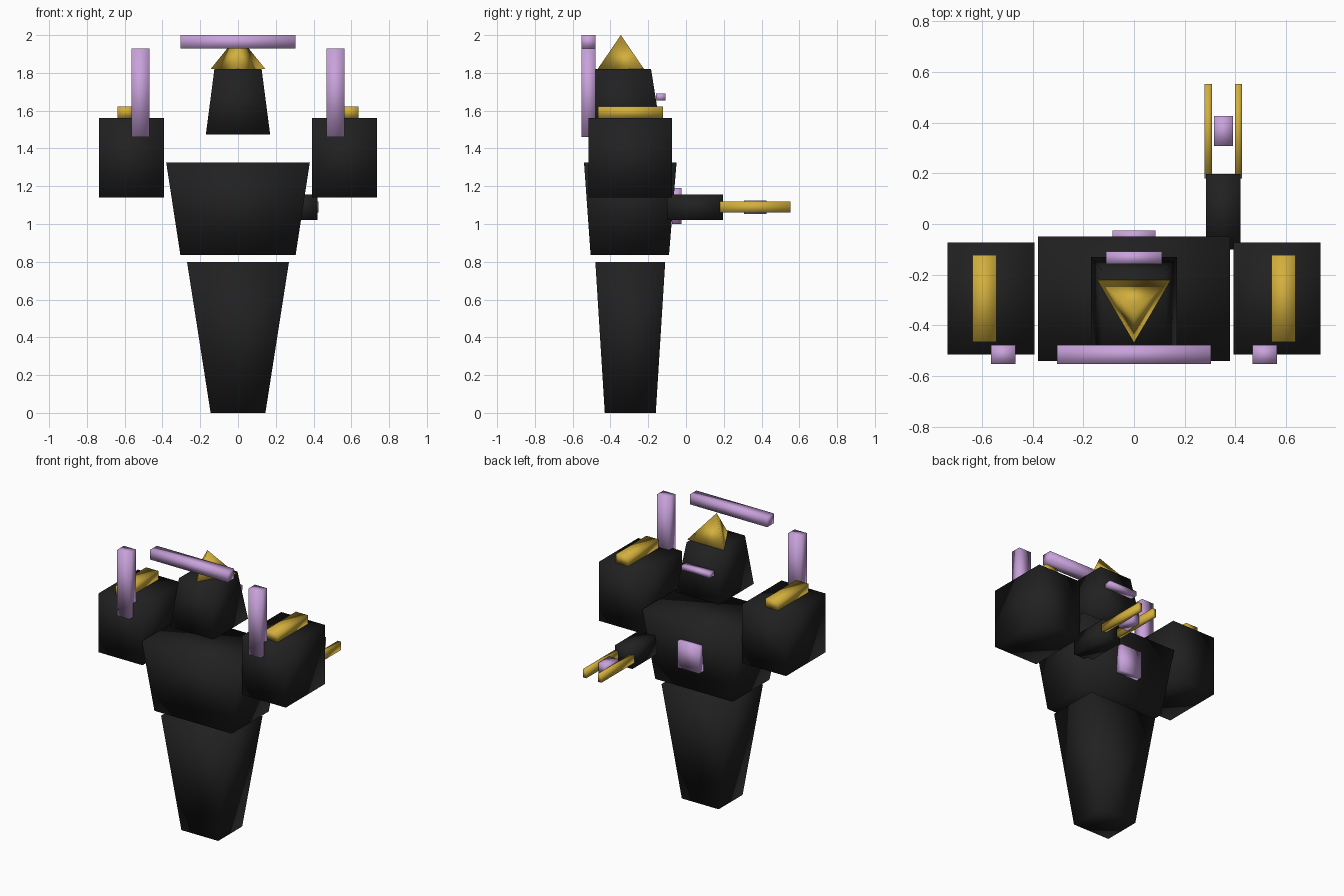
import bpy

if "Cube" in bpy.data.objects:
    bpy.data.objects.remove(bpy.data.objects["Cube"])


def material(name, rgb):
    mat = bpy.data.materials.new(name)
    mat.diffuse_color = (*rgb, 1)
    mat.use_nodes = True
    mat.node_tree.nodes["Principled BSDF"].inputs["Base Color"].default_value = mat.diffuse_color
    return mat


BLACK = material("black", (0.015, 0.015, 0.015))
GOLD = material("gold", (0.65, 0.43, 0.045))
LILAC = material("lilac", (0.58, 0.36, 0.71))


def build(name, verts, faces, mat):
    mesh = bpy.data.meshes.new(name)
    mesh.from_pydata(verts, [], faces)
    mesh.materials.append(mat)
    for poly in mesh.polygons:
        poly.use_smooth = True
    obj = bpy.data.objects.new(name, mesh)
    bpy.context.collection.objects.link(obj)
    return obj


def block(name, mat, x, y, z, top_x=None, top_y=None):
    """Box from (min, max) ranges, tapered when the top ranges are given."""
    verts = []
    for (x0, x1), (y0, y1), h in ((x, y, z[0]), (top_x or x, top_y or y, z[1])):
        verts += [(x0, y0, h), (x1, y0, h), (x1, y1, h), (x0, y1, h)]
    sides = [(i, (i + 1) % 4, (i + 1) % 4 + 4, i + 4) for i in range(4)]
    return build(name, verts, [(3, 2, 1, 0), (4, 5, 6, 7)] + sides, mat)


# Tapered body, torso and head
block("lower_body", BLACK, (-.145, .145), (-.43, -.16), (0, .80), (-.27, .27), (-.48, -.11))
block("torso", BLACK, (-.305, .305), (-.505, -.09), (.835, 1.325), (-.38, .38), (-.54, -.05))
block("head", BLACK, (-.17, .17), (-.52, -.13), (1.475, 1.82), (-.125, .125), (-.485, -.185))

# Three-sided crest on the head
build("crest", [(-.145, -.222, 1.82), (.145, -.222, 1.82), (0, -.468, 1.82), (0, -.345, 2.0)],
      [(0, 1, 2), (1, 0, 3), (2, 1, 3), (0, 2, 3)], GOLD)

# Visor and chest plate
block("visor", LILAC, (-.11, .11), (-.158, -.108), (1.655, 1.69))
block("chest_plate", LILAC, (-.085, .085), (-.075, -.025), (1.0, 1.19))

# Shoulders with gold bars and rear pillars, on both sides
for side, s in (("left", -1), ("right", 1)):
    def span(a, b):
        return tuple(sorted((s * a, s * b)))
    block(side + "_shoulder", BLACK, span(.392, .737), (-.515, -.073), (1.14, 1.56))
    block(side + "_shoulder_bar", GOLD, span(.542, .638), (-.465, -.123), (1.56, 1.622))
    block(side + "_pillar", LILAC, span(.468, .565), (-.552, -.478), (1.46, 1.93))

# Crossbar between the pillars
block("crossbar", LILAC, (-.305, .305), (-.552, -.478), (1.93, 2.0))

# Forearm cannon with two prongs and a core
block("forearm", BLACK, (.285, .42), (-.10, .197), (1.02, 1.155))
for name, x in (("inner_prong", .293), ("outer_prong", .412)):
    block(name, GOLD, (x - .014, x + .014), (.18, .553), (1.06, 1.118))
block("cannon_core", LILAC, (.315, .39), (.308, .427), (1.052, 1.125))
